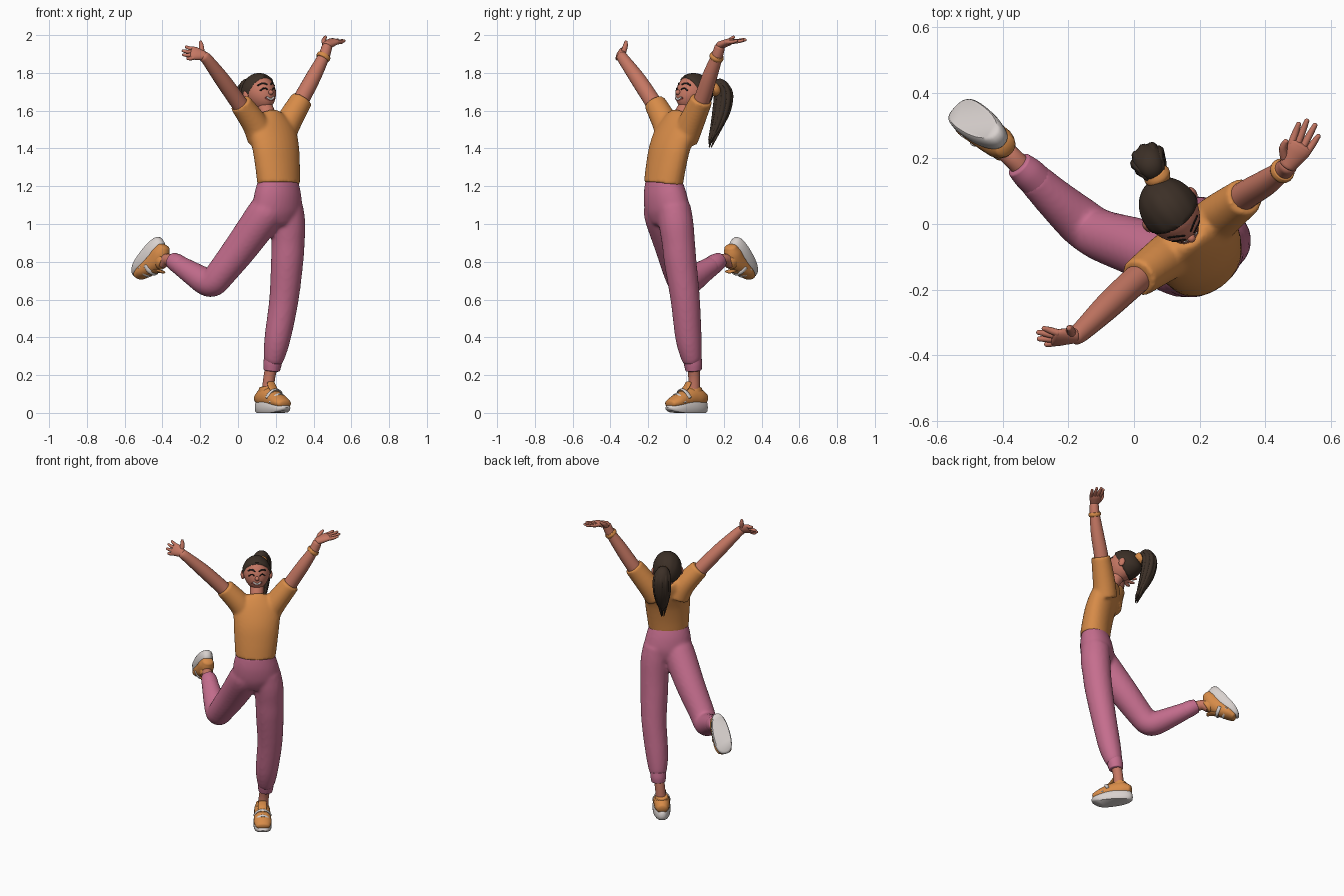
import bpy, bmesh, math
from mathutils import Vector, Matrix
from mathutils.bvhtree import BVHTree

if "Cube" in bpy.data.objects:
    bpy.data.objects.remove(bpy.data.objects["Cube"])

def material(name, r, g, b):
    m = bpy.data.materials.new(name)
    m.diffuse_color = (r, g, b, 1)
    m.use_nodes = True
    m.node_tree.nodes["Principled BSDF"].inputs["Base Color"].default_value = m.diffuse_color
    return m

SKIN = material("skin", .56, .185, .125)
ORANGE = material("orange cloth", .68, .26, .065)
PINK = material("pink cloth", .56, .155, .27)
HAIR = material("dark brown hair", .045, .029, .02)
WHITE = material("off white", .69, .64, .62)
BLACK = material("near black", .012, .009, .008)
LIP = material("lip", .22, .05, .04)

LEFT, FWD = Vector((.8, .6, 0)), Vector((.6, -.8, 0))   # body axes

def make(name, bm, mat, M=None):
    bmesh.ops.recalc_face_normals(bm, faces=bm.faces)
    if M:
        bm.transform(M)
    me = bpy.data.meshes.new(name)
    bm.to_mesh(me)
    bm.free()
    me.materials.append(mat)
    ob = bpy.data.objects.new(name, me)
    bpy.context.collection.objects.link(ob)
    return ob

def spline(pts, sub):
    P = [pts[0]] + list(pts) + [pts[-1]]
    out = []
    for i in range(1, len(P) - 2):
        for k in range(sub):
            t = k / sub
            out.append([.5 * (2*b + (c-a)*t + (2*a-5*b+4*c-d)*t*t + (3*b-a-3*c+d)*t**3)
                        for a, b, c, d in zip(*P[i-1:i+3])])
    return out + [list(pts[-1])]

def loft(name, pts, mat, side=LEFT, n=20, sub=6, cap=0.0, M=None):
    """Elliptical sections (x, y, z, radius along side, other radius) along a smooth path."""
    S = spline([p if len(p) == 5 else (*p, p[3]) for p in pts], sub)
    C = [Vector(s[:3]) for s in S]
    T = [(C[min(i+1, len(C)-1)] - C[max(i-1, 0)]).normalized() for i in range(len(C))]
    rings = [(c, t, s[3], s[4]) for c, t, s in zip(C, T, S)]
    if cap:                                       # rounded ends
        for end, sg in ((0, -1), (-1, 1)):
            c, t, a, b = rings[end]
            for ang in (.4, .8, 1.2, 1.5):
                new = (c + t * sg * cap * math.sin(ang), t, a * math.cos(ang), b * math.cos(ang))
                rings.insert(0, new) if sg < 0 else rings.append(new)
    bm = bmesh.new()
    prev = None
    for i, (c, t, a, b) in enumerate(rings):
        u = Vector(side)
        u = (u - t * u.dot(t)).normalized()
        v = t.cross(u)
        ring = [bm.verts.new(c + u*a*math.cos(2*math.pi*k/n) + v*b*math.sin(2*math.pi*k/n)) for k in range(n)]
        if prev:
            for k in range(n):
                bm.faces.new((prev[k], prev[(k+1) % n], ring[(k+1) % n], ring[k]))
        if i in (0, len(rings) - 1):
            bm.faces.new(ring)
        prev = ring
    return make(name, bm, mat, M)

def fuse(name, obs, voxel, smooth):
    bpy.ops.object.select_all(action='DESELECT')
    for o in obs:
        o.select_set(True)
    bpy.context.view_layer.objects.active = obs[0]
    bpy.ops.object.join()
    obs[0].name = name
    r = obs[0].modifiers.new("blend", 'REMESH')
    r.mode, r.voxel_size, r.use_smooth_shade = 'VOXEL', voxel, True
    s = obs[0].modifiers.new("soften", 'SMOOTH')
    s.factor, s.iterations = .5, smooth

# Shirt: torso and two sleeves blended together
torso = loft("torso", [(.215, -.12, 1.21, .124, .09), (.21, -.107, 1.3, .132, .088), (.2, -.087, 1.4, .14, .086),
                       (.183, -.056, 1.49, .142, .08), (.168, -.035, 1.55, .105, .068),
                       (.158, -.022, 1.58, .062, .055)], ORANGE, n=32)
sl = loft("sleeve_l", [(.225, -.01, 1.45, .075), (.262, .025, 1.53, .07), (.338, .083, 1.66, .059)], ORANGE, FWD)
sr = loft("sleeve_r", [(.125, -.085, 1.45, .075), (.09, -.108, 1.53, .07), (.012, -.165, 1.64, .059)], ORANGE, FWD)
fuse("shirt", [torso, sl, sr], .009, 5)

# Trousers: pelvis and two legs blended together
pelvis = loft("pelvis", [(.214, -.12, 1.235, .116, .082), (.21, -.112, 1.16, .136, .098),
                         (.208, -.1, 1.08, .145, .1), (.208, -.09, 1.02, .12, .085)], PINK, n=32, cap=.03)
leg_l = loft("leg_l", [(.255, -.065, 1.09, .09), (.265, -.052, 1.0, .092), (.265, -.04, .9, .088), (.26, -.03, .8, .086),
                       (.243, -.004, .6, .078), (.21, .013, .4, .07), (.192, .028, .3, .057),
                       (.184, .036, .265, .046)], PINK)
leg_r = loft("leg_r", [(.165, -.13, 1.09, .092), (.135, -.122, 1.04, .098), (.02, -.075, .88, .09),
                       (-.085, -.04, .745, .08), (-.13, -.018, .693, .076), (-.17, .013, .695, .074),
                       (-.24, .075, .737, .063), (-.31, .142, .782, .052)], PINK)
fuse("trousers", [pelvis, leg_l, leg_r], .01, 7)
loft("left_trouser_cuff", [(.186, .034, .285, .049), (.182, .038, .255, .048), (.179, .04, .225, .043)], PINK, cap=.006)
loft("right_trouser_cuff", [(-.295, .128, .772, .052), (-.325, .157, .793, .05), (-.35, .18, .808, .043)], PINK, cap=.006)

# Ankles
loft("left_ankle", [(.182, .038, .26, .034), (.166, .043, .19, .031), (.157, .042, .1, .033)], SKIN)
loft("right_ankle", [(-.32, .152, .79, .034), (-.372, .204, .812, .031), (-.405, .235, .795, .033)], SKIN)

# Shoes, built along local x = toe, z = up
def shoe(prefix, toe, up, origin):
    t, up = Vector(toe).normalized(), Vector(up).normalized()
    s = up.cross(t)
    M = Matrix((t, s, up)).transposed().to_4x4()
    M.translation = origin
    bm = bmesh.new()
    prev, n = None, 36
    for z, k in ((0, .9), (.008, .98), (.028, 1), (.045, .97), (.056, .88)):
        ring = []
        for i in range(n):
            c, sn = math.cos(2*math.pi*i/n), math.sin(2*math.pi*i/n)
            x = .13 * math.copysign(abs(c)**.85, c)
            lift = .012 * max(0, c)**3 if z < .01 else -.012 * max(0, c) * (z > .03) + .008 * max(0, -c) * (z > .03)
            ring.append(bm.verts.new((x*k, .055*k*(1+.14*c)*math.copysign(abs(sn)**.8, sn), z + lift)))
        if prev:
            for i in range(n):
                bm.faces.new((prev[i], prev[(i+1) % n], ring[(i+1) % n], ring[i]))
        if prev is None or z > .05:
            bm.faces.new(ring)
        prev = ring
    make(prefix + "_shoe_sole", bm, WHITE, M)
    Y = (0, 1, 0)
    loft(prefix + "_shoe_upper", [(-.11, 0, .075, .036, .032), (-.075, 0, .08, .047, .05), (-.03, 0, .08, .05, .057),
                                  (.03, 0, .068, .053, .048), (.075, 0, .057, .054, .036), (.108, 0, .048, .044, .025)],
         ORANGE, Y, cap=.014, M=M)
    loft(prefix + "_shoe_collar", [(-.045, 0, .08, .045, .05), (-.048, 0, .115, .041, .046), (-.05, 0, .135, .038, .041)],
         ORANGE, Y, cap=.006, M=M)
    loft(prefix + "_shoe_tongue", [(.035, 0, .11, .025, .009), (.005, 0, .135, .027, .009), (-.01, 0, .16, .024, .008)],
         ORANGE, Y, cap=.006, M=M)
    for i, (x, h) in enumerate(((.062, .092), (.03, .116))):
        loft(f"{prefix}_shoe_strap_{i+1}", [(x - .012, -.05, h - .035, .011, .006), (x, -.033, h - .006, .011, .006),
                                            (x + .004, 0, h + .007, .011, .006), (x, .033, h - .006, .011, .006),
                                            (x - .012, .05, h - .035, .011, .006)], WHITE, (1, 0, 0), n=10, cap=.004, M=M)

shoe("left", (.6, -.8, 0), (0, 0, 1), (.18, .005, 0))
shoe("right", (-.53, .37, -.76), (.52, -.57, -.63), (-.49, .32, .84))

# Arms
loft("left_arm", [(.28, .04, 1.56, .046), (.335, .085, 1.66, .044), (.4, .125, 1.78, .04), (.453, .163, 1.885, .031),
                  (.47, .178, 1.935, .028)], SKIN, FWD, cap=.02)
loft("right_arm", [(.06, -.13, 1.56, .046), (.005, -.172, 1.64, .044), (-.08, -.25, 1.76, .041), (-.155, -.322, 1.86, .032),
                   (-.178, -.34, 1.885, .029)], SKIN, FWD, cap=.02)
loft("bracelet", [(.447, .158, 1.875, .036), (.452, .162, 1.884, .039), (.457, .166, 1.893, .036)], ORANGE, FWD, cap=.003)

# Hands: flat palm, four fingers and a thumb
def hand(prefix, wrist, palm, across, tips, thumb):
    w, p, a = Vector(wrist), Vector(palm), Vector(across).normalized()
    d = (p - w).normalized()
    end = p + d * .022
    loft(prefix + "_palm", [(*w, .026, .022), (*p, .038, .019), (*end, .037, .014)], SKIN, a, cap=.008)
    for i, tip in enumerate(tips):
        base = end + a * (.027 - .018 * i) - d * .012
        mid = base.lerp(Vector(tip), .55) + Vector((0, 0, -.003))
        loft(f"{prefix}_finger_{i+1}", [(*base, .0115), (*mid, .0105), (*tip, .0075)], SKIN, a, n=10, sub=4, cap=.006)
    b = w.lerp(p, .3) + a * .02
    k = b.lerp(Vector(thumb), .5) + a * .008
    loft(prefix + "_thumb", [(*b, .015), (*k, .013), (*thumb, .008)], SKIN, d, n=10, sub=4, cap=.006)

hand("left", (.468, .178, 1.945), (.497, .222, 1.962), (-.83, .55, .1),
     [(.502, .305, 1.978), (.527, .315, 1.975), (.552, .302, 1.972), (.562, .268, 1.97)], (.463, .252, 1.99))
hand("right", (-.178, -.34, 1.89), (-.222, -.345, 1.902), (0, .52, .85),
     [(-.275, -.318, 1.938), (-.292, -.33, 1.917), (-.29, -.35, 1.896), (-.268, -.367, 1.877)], (-.198, -.318, 1.965))

# Head, local axes x = left, y = back, z = up
PITCH = math.radians(15)
F = FWD * math.cos(PITCH) + Vector((0, 0, math.sin(PITCH)))
H = Matrix((LEFT, -F, (-F).cross(LEFT) * -1)).transposed().to_4x4()
H.translation = (.112, .04, 1.69)

def head_point(d, grow=1.0):
    k = max(0, -d.z) ** 1.5
    y = .1 * d.y * (1 - .35 * k * (d.y > 0)) - .018 * k
    return Vector((.082 * d.x * (1 - .2 * k), y, .1 * d.z)) * grow

def ball(fn):
    bm = bmesh.new()
    bmesh.ops.create_uvsphere(bm, u_segments=48, v_segments=32, radius=1)
    for v in bm.verts:
        v.co = fn(v.co.normalized())
    return bm

bm = ball(head_point)
surface = BVHTree.FromBMesh(bm)
make("head", bm, SKIN, H)

def hair_point(d):                               # dips under the skin past the hairline
    p = head_point(d)
    line = -p.y * .75 - p.z * .65
    grow = 1.085 - .2 * min(1, max(0, (line - .008) / .012))
    return p * (grow + .012 * abs(math.sin(7 * math.atan2(d.x, d.z + .15))))
make("hair_cap", ball(hair_point), HAIR, H)

for name, sx in (("left", 1), ("right", -1)):
    make(name + "_ear", ball(lambda d: Vector((sx * .086 + d.x * .012, .008 + d.y * .019, -.012 + d.z * .028))), SKIN, H)
make("nose", ball(lambda d: Vector((d.x * .013, -.101 + d.y * .015, -.02 + d.z * .014))), SKIN, H)
loft("neck", [(.17, -.04, 1.53, .047), (.152, -.015, 1.59, .043), (.125, .03, 1.66, .045)], SKIN)

# Painted face lines laid on the skin
def face_line(name, pts, r, mat, out=0):
    P = []
    for x, z in pts:
        hit = surface.ray_cast(Vector((x, -1, z)), Vector((0, 1, 0)))[0]
        P.append((x, hit.y - out, z, r, .003))
    loft(name, P, mat, (0, 0, 1), n=10, sub=4, cap=.003, M=H)

for name, s in (("left", 1), ("right", -1)):
    face_line(name + "_brow", [(s*.013, .025), (s*.024, .032), (s*.037, .034), (s*.054, .026)], .005, BLACK)
    face_line(name + "_closed_eye", [(s*.018, -.003), (s*.026, .004), (s*.036, .005), (s*.05, -.004)], .004, BLACK)
smile = [(-.028, -.045), (-.014, -.053), (0, -.056), (.014, -.053), (.028, -.045)]
face_line("lips", smile, .009, LIP)
face_line("teeth", [(x * .8, z + .001) for x, z in smile], .005, WHITE, .002)

# Ponytail: a core with strands around it, and a tie
path = [(.07, .14, 1.71, .022), (.052, .175, 1.737, .034), (.042, .198, 1.69, .044), (.048, .188, 1.6, .042),
        (.066, .16, 1.51, .028), (.087, .128, 1.45, .009)]
loft("ponytail", [(x, y, z, r * 1.15, r) for x, y, z, r in path], HAIR, cap=.008)
for i in range(9):
    a = 2 * math.pi * i / 9
    off = LEFT * math.cos(a) * 1.15 + FWD * math.sin(a) * .9
    loft(f"ponytail_strand_{i+1}", [(x + off.x*r*.8, y + off.y*r*.8, z - .02 * (i % 3) * (j == 5), r*.38)
                                    for j, (x, y, z, r) in enumerate(path)], HAIR, n=8, cap=.006)
loft("hair_tie", [(.078, .135, 1.705, .036), (.07, .148, 1.715, .042), (.063, .16, 1.723, .036)], ORANGE, cap=.004)

# Smooth shading with sharp rims
bpy.ops.object.select_all(action='SELECT')
bpy.context.view_layer.objects.active = bpy.data.objects["head"]
bpy.ops.object.shade_smooth_by_angle(angle=math.radians(50))
